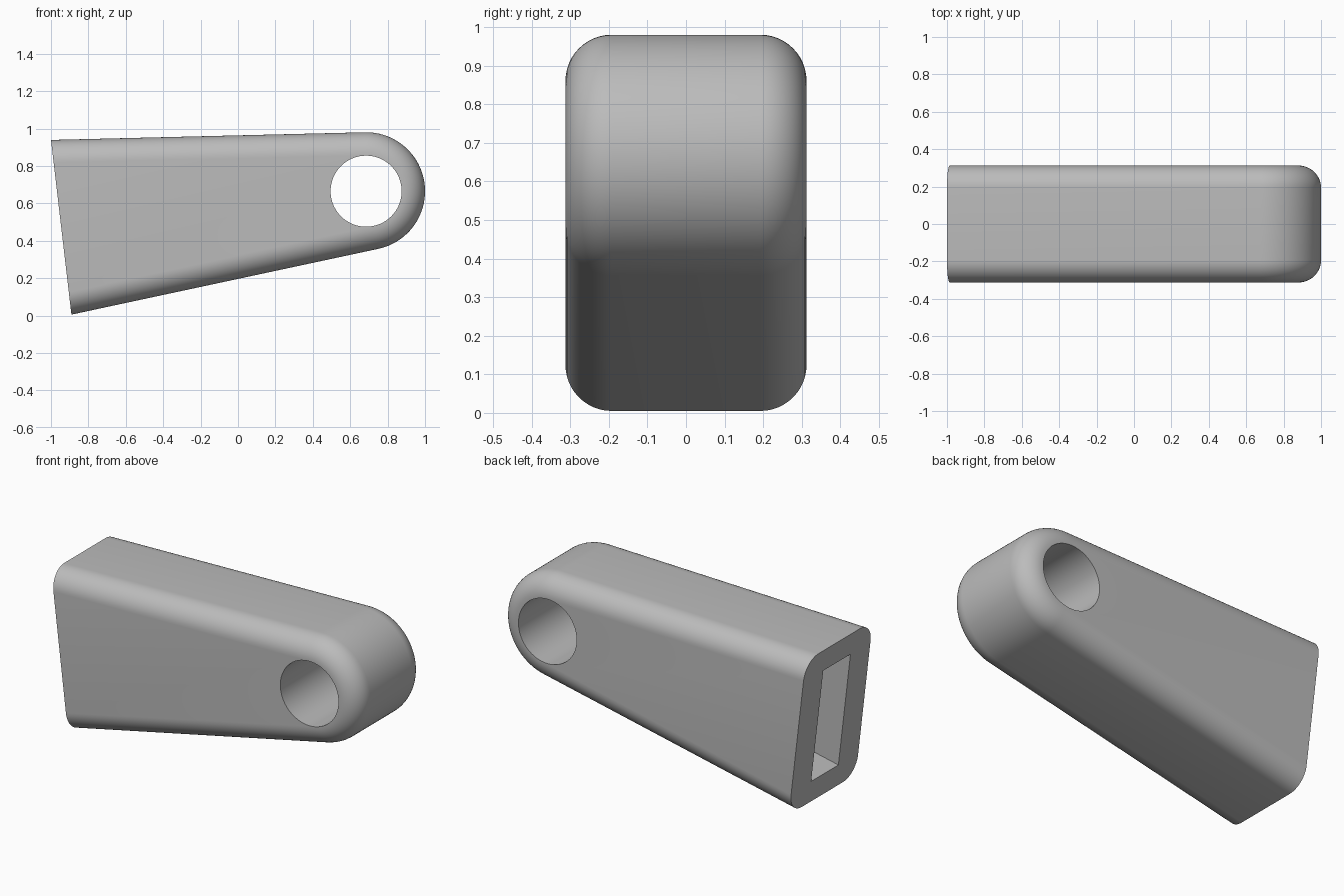
import bpy
import bmesh
from math import sin, cos, pi, radians
from mathutils import Vector

if "Cube" in bpy.data.objects:
    bpy.data.objects.remove(bpy.data.objects["Cube"])

CENTRE = Vector((0.685, 0.665))       # hole and nose centre in x, z
NOSE, HOLE, HALF, ROUND = 0.315, 0.19, 0.3125, 0.12
WALL = 0.13                           # wall above and below the slot
END_TOP, END_LOW = Vector((-1, 0.94)), Vector((-0.89, 0))
LOW_ANGLE, TOP_ANGLE = radians(-77.9), radians(91.4)

grey = bpy.data.materials.new("light grey")
grey.use_nodes = True
colour = (0.5, 0.5, 0.5, 1)
grey.diffuse_color = colour
grey.node_tree.nodes["Principled BSDF"].inputs["Base Color"].default_value = colour


def end_point(angle, inset):
    """Where an inset straight side meets the slanted end."""
    n = Vector((cos(angle), sin(angle)))
    side = END_LOW - END_TOP
    t = (NOSE - inset - (END_TOP - CENTRE).dot(n)) / side.dot(n)
    return END_TOP + side * t


def outline(inset, steps=48):
    """Tapered arm outline with a round nose, inset everywhere but at the end."""
    points = [end_point(LOW_ANGLE, inset)]
    for i in range(steps + 1):
        a = LOW_ANGLE + (TOP_ANGLE - LOW_ANGLE) * i / steps
        points.append(CENTRE + (NOSE - inset) * Vector((cos(a), sin(a))))
    points.append(end_point(TOP_ANGLE, inset))
    return points


def loft(name, sections):
    """Skin a closed solid through (outline, y) sections."""
    bm = bmesh.new()
    rings = [[bm.verts.new((p.x, y, p.y)) for p in pts] for pts, y in sections]
    n = len(rings[0])
    for a, b in zip(rings, rings[1:]):
        for i in range(n):
            j = (i + 1) % n
            # the flat end is closed by one face below
            if n > 4 and j == 0:
                continue
            bm.faces.new((a[i], a[j], b[j], b[i]))
    if n > 4:
        bm.faces.new([r[0] for r in rings] + [r[-1] for r in reversed(rings)])
    bm.faces.new(rings[0])
    bm.faces.new(rings[-1])
    bmesh.ops.recalc_face_normals(bm, faces=bm.faces)
    mesh = bpy.data.meshes.new(name)
    bm.to_mesh(mesh)
    bm.free()
    obj = bpy.data.objects.new(name, mesh)
    bpy.context.collection.objects.link(obj)
    mesh.materials.append(grey)
    return obj


# Arm body with rounded long edges
steps = 12
rounding = [(ROUND * (1 - sin(i / steps * pi / 2)),
             HALF - ROUND + ROUND * cos(i / steps * pi / 2)) for i in range(steps + 1)]
sections = [(outline(d), -y) for d, y in rounding]
sections += [(outline(d), y) for d, y in reversed(rounding)]
body = loft("arm_body", sections)

# Pivot hole cutter
bpy.ops.mesh.primitive_cylinder_add(vertices=64, radius=HOLE, depth=2,
                                    location=(CENTRE.x, 0, CENTRE.y),
                                    rotation=(pi / 2, 0, 0))
hole = bpy.context.object
hole.name = "pivot_hole_cutter"
hole.data.materials.append(grey)

# Slot cutter, following the taper of the arm
corners = []
for angle, ends in ((LOW_ANGLE, (-1.2, 0.32)), (TOP_ANGLE, (0.32, -1.2))):
    start = end_point(angle, WALL)
    for x in ends:
        corners.append(Vector((x, start.y - (x - start.x) * cos(angle) / sin(angle))))
slot = loft("end_slot_cutter", [(corners, -0.127), (corners, 0.127)])

# Cut the openings and smooth the rounded surfaces
bpy.ops.object.select_all(action="DESELECT")
body.select_set(True)
bpy.context.view_layer.objects.active = body
for cutter in (hole, slot):
    mod = body.modifiers.new(cutter.name, "BOOLEAN")
    mod.operation = "DIFFERENCE"
    mod.solver = "EXACT"
    mod.object = cutter
    bpy.ops.object.modifier_apply(modifier=mod.name)
    bpy.data.objects.remove(cutter)
bpy.ops.object.shade_smooth_by_angle(angle=radians(30))
